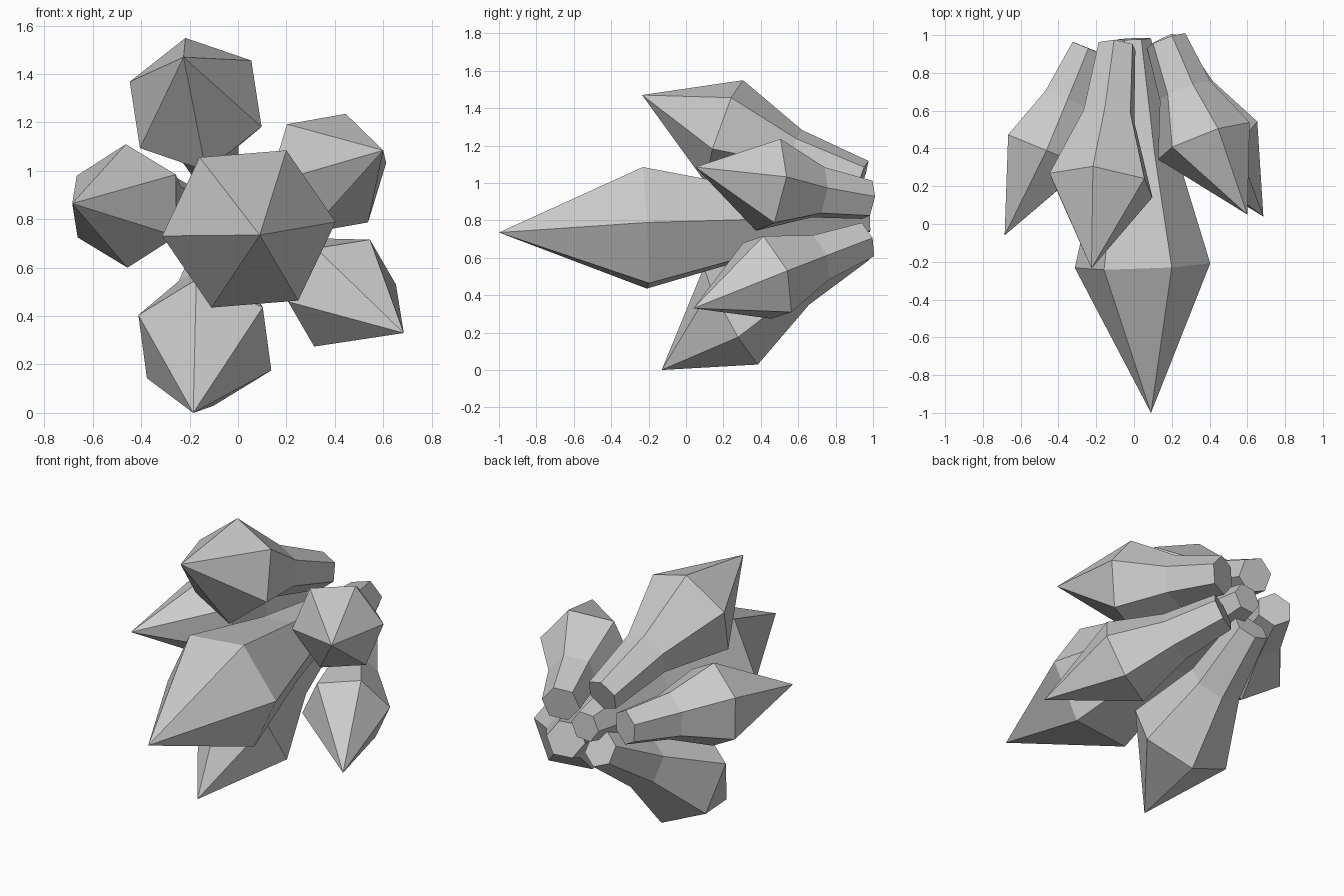
import bpy, bmesh, math
from mathutils import Vector

if "Cube" in bpy.data.objects:
    bpy.data.objects.remove(bpy.data.objects["Cube"])


def crystal(name, base, base_r, mid_r, wide, wide_r, tip, corner):
    """Six-sided shard: capped base, flared waist, wide ring, pointed tip.
    corner is a point near one corner of the wide ring, fixing the roll."""
    base, wide, tip, corner = map(Vector, (base, wide, tip, corner))
    axis = (wide - base).normalized()
    u = corner - wide
    u = (u - axis * u.dot(axis)).normalized()
    v = axis.cross(u)
    bm = bmesh.new()
    rings = []
    for centre, r in ((base, base_r), (base.lerp(wide, 0.5), mid_r), (wide, wide_r)):
        rings.append([bm.verts.new(centre + r * (u * math.cos(k * math.pi / 3)
                                                 + v * math.sin(k * math.pi / 3)))
                      for k in range(6)])
    apex = bm.verts.new(tip)
    bm.faces.new(rings[0])
    for k in range(6):
        n = (k + 1) % 6
        for a, b in zip(rings, rings[1:]):
            bm.faces.new((a[k], a[n], b[n], b[k]))
        bm.faces.new((rings[2][k], rings[2][n], apex))
    bmesh.ops.recalc_face_normals(bm, faces=bm.faces)
    mesh = bpy.data.meshes.new(name)
    bm.to_mesh(mesh)
    bm.free()
    bpy.context.collection.objects.link(bpy.data.objects.new(name, mesh))


# Large central shard
crystal("centre_crystal", (0, 0.98, 0.82), 0.09, 0.2,
        (0.045, -0.22, 0.76), 0.36, (0.09, -1.0, 0.735), (0.40, -0.18, 0.79))

# Five smaller shards fanning out around it
crystal("top_crystal", (-0.09, 0.94, 1.02), 0.105, 0.145,
        (-0.175, 0.205, 1.275), 0.295, (-0.225, -0.235, 1.47), (-0.22, 0.29, 1.56))
crystal("left_crystal", (-0.24, 0.93, 0.86), 0.105, 0.145,
        (-0.46, 0.39, 0.855), 0.255, (-0.685, -0.06, 0.865), (-0.455, 0.41, 1.11))
crystal("upper_right_crystal", (0.17, 0.97, 0.91), 0.11, 0.145,
        (0.37, 0.44, 0.99), 0.265, (0.60, 0.05, 1.085), (0.60, 0.54, 1.03))
crystal("lower_right_crystal", (0.15, 0.95, 0.69), 0.11, 0.145,
        (0.43, 0.435, 0.495), 0.25, (0.685, 0.04, 0.33), (0.63, 0.54, 0.53))
crystal("bottom_crystal", (-0.07, 0.93, 0.68), 0.105, 0.155,
        (-0.137, 0.24, 0.29), 0.30, (-0.185, -0.13, 0.0), (-0.10, 0.39, 0.015))
